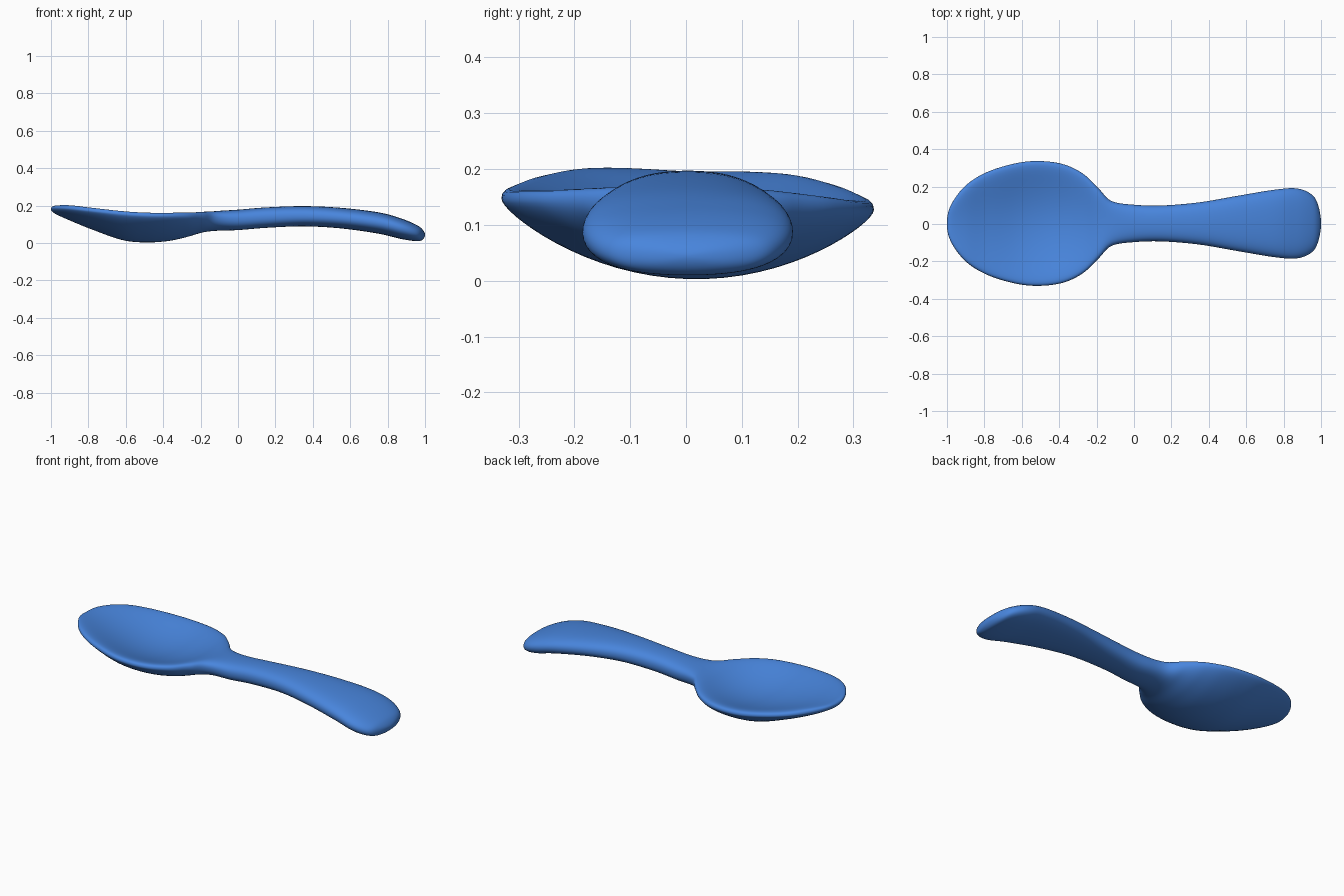
import bpy, bmesh, math

cube = bpy.data.objects.get("Cube")
if cube:
    bpy.data.objects.remove(cube, do_unlink=True)

blue = bpy.data.materials.new("soft_blue")
blue.use_nodes = True
colour = (0.065, 0.235, 0.72, 1)
blue.diffuse_color = colour
blue.node_tree.nodes["Principled BSDF"].inputs["Base Color"].default_value = colour

# Sections along the spoon: x, half width, edge height, depth below edge,
# centre rise above edge, rim lip, keel (positive is pointed, negative is full)
STATIONS = [
    (-1.0, 0, .182, 0, 0, 0, .3),
    (-.98, .096, .184, .026, .012, .022, .4),
    (-.9, .203, .177, .056, .006, .065, .55),
    (-.78, .277, .162, .09, -.014, .1, .65),
    (-.62, .324, .144, .128, -.037, .133, .65),
    (-.49, .333, .136, .133, -.042, .14, .65),
    (-.37, .314, .135, .124, -.031, .125, .6),
    (-.27, .264, .138, .105, -.008, .09, .45),
    (-.19, .188, .14, .084, .018, .055, .2),
    (-.12, .12, .135, .07, .035, .035, -.2),
    (0, .1, .128, .059, .05, .026, -.4),
    (.15, .096, .136, .055, .054, .027, -.45),
    (.35, .113, .142, .053, .055, .027, -.45),
    (.55, .147, .132, .054, .056, .027, -.45),
    (.75, .18, .108, .058, .056, .027, -.45),
    (.87, .187, .08, .058, .052, .025, -.45),
    (.95, .155, .056, .046, .043, .02, -.4),
    (.985, .096, .046, .03, .028, .012, -.3),
    (1.0, 0, .044, 0, 0, 0, -.3),
]
STEPS, RING = 7, 64


def mirrored(s):
    """Phantom section beyond a tip, so the tip closes round."""
    x, width, edge, depth, rise, lip, keel = s
    return (x, -width, edge, -depth, -rise, -lip, keel)


def spline(p0, p1, p2, p3, t):
    return [0.5 * (2 * b + (c - a) * t + (2 * a - 5 * b + 4 * c - d) * t * t
                   + (3 * b - a - 3 * c + d) * t ** 3)
            for a, b, c, d in zip(p0, p1, p2, p3)]


def point(section, angle):
    x, width, edge, depth, rise, lip, keel = section
    y, s = width * math.cos(angle), abs(math.sin(angle))
    if math.sin(angle) < 0:
        z = edge - depth * (s * (1 - keel) + keel * s * s)
    else:
        z = edge + (rise + lip) * s - lip * s * s
    # The bowl is rolled slightly to one side
    roll = 0.03 * min(1, max(0, -x * 3))
    return (x, y + 0.003, z - roll * y)


pts = [mirrored(STATIONS[1])] + STATIONS + [mirrored(STATIONS[-2])]
sections = []
for i in range(1, len(pts) - 2):
    for k in range(STEPS):
        sections.append(spline(*pts[i - 1:i + 3], k / STEPS))

# Loft the bowl and handle as one skin
bm = bmesh.new()
rings = [[bm.verts.new(point(s, 2 * math.pi * j / RING)) for j in range(RING)]
         for s in sections[1:]]
for a, b in zip(rings, rings[1:]):
    for j in range(RING):
        n = (j + 1) % RING
        bm.faces.new((a[j], a[n], b[n], b[j]))

# Close both tips
for ring, tip in ((rings[0], STATIONS[0]), (rings[-1], STATIONS[-1])):
    v = bm.verts.new(point(tip, 0))
    for j in range(RING):
        bm.faces.new((ring[j], ring[(j + 1) % RING], v))
bmesh.ops.recalc_face_normals(bm, faces=bm.faces)
for f in bm.faces:
    f.smooth = True

mesh = bpy.data.meshes.new("spoon")
bm.to_mesh(mesh)
bm.free()
mesh.materials.append(blue)
spoon = bpy.data.objects.new("spoon", mesh)
bpy.context.collection.objects.link(spoon)
